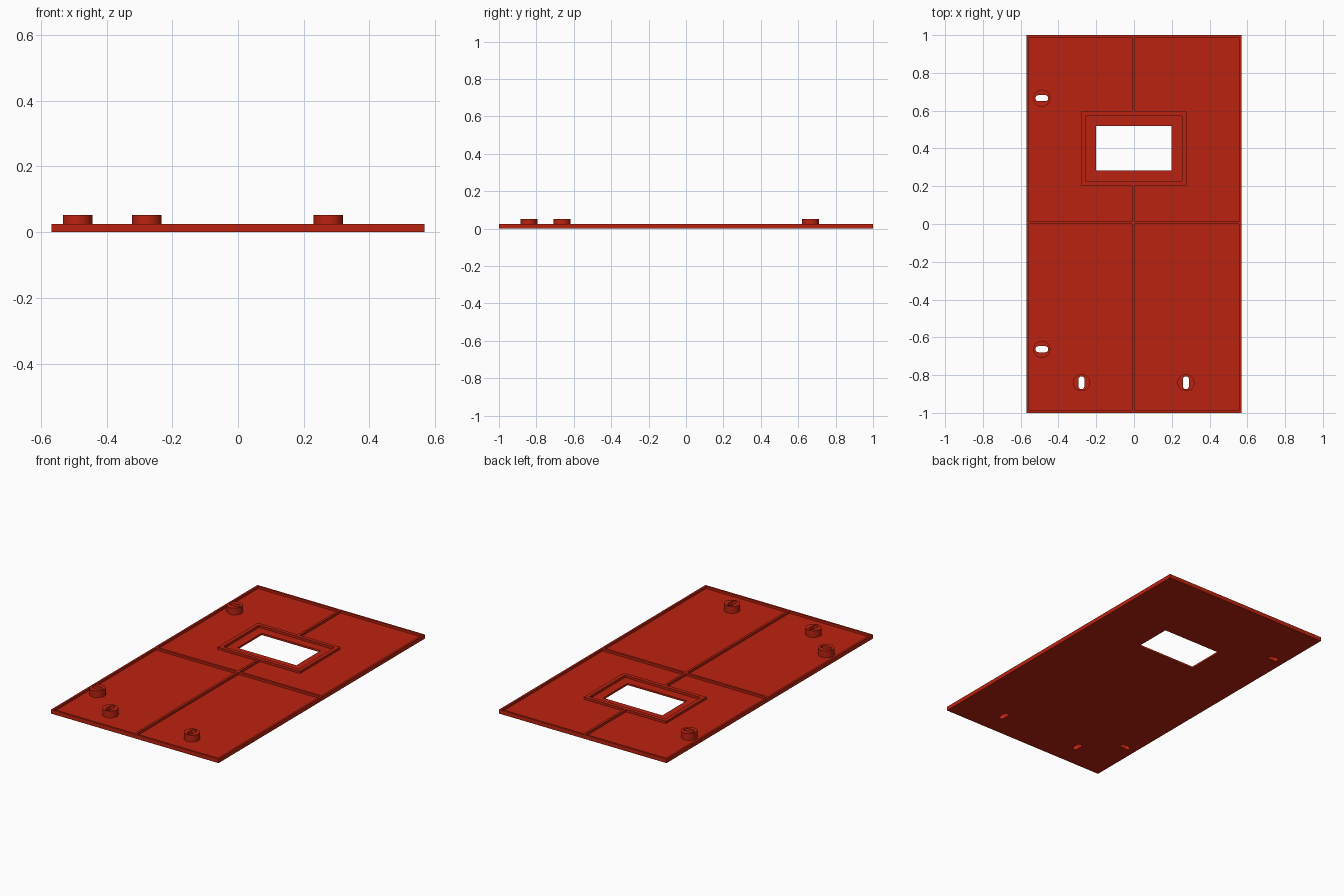
import bpy
import bmesh
import math
from mathutils import Matrix

cube = bpy.data.objects.get("Cube")
if cube:
    bpy.data.objects.remove(cube, do_unlink=True)

RED = (0.5, 0.016, 0.005, 1)
red = bpy.data.materials.new("red paint")
red.use_nodes = True
red.diffuse_color = RED
red.node_tree.nodes["Principled BSDF"].inputs["Base Color"].default_value = RED

FLOOR, TOP, BOSS_TOP = 0.011, 0.025, 0.052
W, L, RIM = 0.568, 1.0, 0.012


def finish(name, bm):
    bmesh.ops.recalc_face_normals(bm, faces=bm.faces)
    mesh = bpy.data.meshes.new(name)
    bm.to_mesh(mesh)
    bm.free()
    mesh.materials.append(red)
    obj = bpy.data.objects.new(name, mesh)
    bpy.context.collection.objects.link(obj)
    return obj


def rect(x0, x1, y0, y1):
    return [(x0, y0), (x1, y0), (x1, y1), (x0, y1)]


def prism(name, outline, z0, z1):
    bm = bmesh.new()
    face = bm.faces.new([bm.verts.new((x, y, z0)) for x, y in outline])
    new = bmesh.ops.extrude_face_region(bm, geom=[face], use_keep_orig=True)["geom"]
    verts = [v for v in new if isinstance(v, bmesh.types.BMVert)]
    bmesh.ops.translate(bm, verts=verts, vec=(0, 0, z1 - z0))
    return finish(name, bm)


def ring(name, outer, inner, z0, z1):
    """Rectangular slab with a rectangular opening."""
    bm = bmesh.new()
    loops = [[bm.verts.new((x, y, z)) for x, y in pts]
             for pts, z in ((outer, z0), (outer, z1), (inner, z1), (inner, z0))]
    for a, b in zip(loops, loops[1:] + loops[:1]):
        for i in range(4):
            j = (i + 1) % 4
            bm.faces.new((a[i], a[j], b[j], b[i]))
    return finish(name, bm)


def slot_outline(x, y, along_x, half=0.018, r=0.016):
    pts = []
    for side in (1, -1):
        for i in range(13):
            a = math.pi * (i / 12 - 0.5) + (0 if side > 0 else math.pi)
            u, v = side * half + r * math.cos(a), r * math.sin(a)
            pts.append((x + u, y + v) if along_x else (x - v, y + u))
    return pts


# Panel floor with the window opening, and its raised edge
inside = rect(-W + RIM, W - RIM, -L + RIM, L - RIM)
window = rect(-0.202, 0.198, 0.283, 0.518)
floor = ring("panel_floor", inside, window, 0, FLOOR)
ring("panel_rim", rect(-W, W, -L, L), inside, 0, TOP)

# Raised frame around the window
ring("window_frame", rect(-0.281, 0.277, 0.205, 0.595),
     rect(-0.258, 0.254, 0.228, 0.572), FLOOR, TOP)

# Stiffening ribs
RX0, RX1, RY0, RY1 = -0.01, 0.004, 0.0, 0.014
prism("cross_rib", rect(-W + RIM, W - RIM, RY0, RY1), FLOOR, TOP)
for name, y0, y1 in (("front_rib", -L + RIM, RY0), ("middle_rib", RY1, 0.205),
                     ("back_rib", 0.595, L - RIM)):
    prism(name, rect(RX0, RX1, y0, y1), FLOOR, TOP)


def cut(obj, cutter):
    mod = obj.modifiers.new("slot", "BOOLEAN")
    mod.operation = "DIFFERENCE"
    mod.solver = "EXACT"
    mod.object = cutter
    bpy.context.view_layer.objects.active = obj
    bpy.ops.object.modifier_apply(modifier=mod.name)


# Round bosses with slots through the panel
for name, x, y, along_x in (("back_right_boss", -0.488, 0.666, True),
                            ("side_right_boss", -0.488, -0.663, True),
                            ("front_right_boss", -0.278, -0.84, False),
                            ("front_left_boss", 0.275, -0.84, False)):
    bm = bmesh.new()
    bmesh.ops.create_cone(bm, cap_ends=True, segments=48, radius1=0.045, radius2=0.045,
                          depth=BOSS_TOP - FLOOR,
                          matrix=Matrix.Translation((x, y, (BOSS_TOP + FLOOR) / 2)))
    boss = finish(name, bm)
    cutter = prism("slot_cutter", slot_outline(x, y, along_x), -0.05, 0.1)
    cutter.hide_render = True
    cut(boss, cutter)
    cut(floor, cutter)
    bpy.data.objects.remove(cutter, do_unlink=True)
    bpy.ops.object.select_all(action="DESELECT")
    boss.select_set(True)
    bpy.context.view_layer.objects.active = boss
    bpy.ops.object.shade_smooth_by_angle(angle=math.radians(30))
